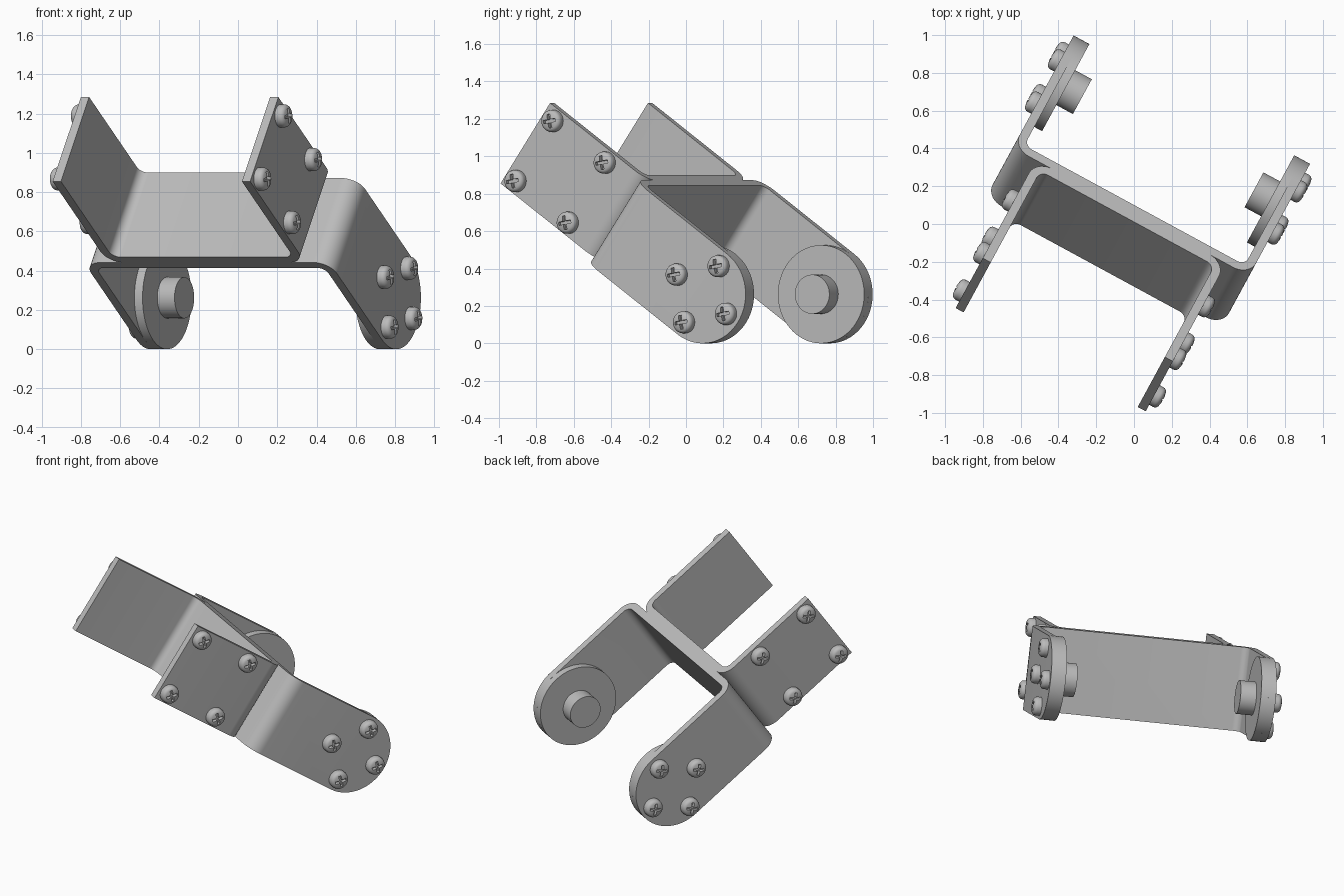
import bpy, bmesh, math
from math import sin, cos, pi, radians
from mathutils import Matrix, Vector

cube = bpy.data.objects.get("Cube")
if cube:
    bpy.data.objects.remove(cube, do_unlink=True)

# One plain metal colour
steel = bpy.data.materials.new("steel_grey")
steel.use_nodes = True
GREY = (0.5, 0.5, 0.5, 1)
steel.diffuse_color = GREY
steel.node_tree.nodes["Principled BSDF"].inputs["Base Color"].default_value = GREY

# Part space: x = across the bracket, y = along the arms, z = across the strip
PLACE = (Matrix.Rotation(radians(-28.5), 4, 'Z') @ Matrix.Rotation(radians(-35), 4, 'X')
         @ Matrix.Translation((-0.045, 0, 0)))

THICK = 0.048
MID = 0.48            # strip centre line
HALF = 0.2625         # half the strip width
WEB = -0.46           # plane where the two webs touch
PIVOT = 0.228         # pivot position along the rear arms
FRONT_END = -1.18
FRONT_HALF, REAR_HALF = 0.5725, 0.712


def finish(name, bm, matrix=Matrix()):
    bmesh.ops.recalc_face_normals(bm, faces=bm.faces)
    mesh = bpy.data.meshes.new(name)
    bm.to_mesh(mesh)
    bm.free()
    mesh.materials.append(steel)
    return add(name, mesh, matrix)


def add(name, mesh, matrix=Matrix()):
    mesh.shade_smooth()
    mesh.set_sharp_from_angle(angle=radians(32))
    ob = bpy.data.objects.new(name, mesh)
    bpy.context.collection.objects.link(ob)
    ob.matrix_world = PLACE @ matrix
    return ob


def prism(name, outline, axis, lo, hi, matrix=Matrix()):
    """Extrude a flat outline along the given axis."""
    bm = bmesh.new()
    make = (lambda a, b: (lo, a, b)) if axis == 'X' else (lambda a, b: (a, b, lo))
    face = bm.faces.new([bm.verts.new(make(a, b)) for a, b in outline])
    moved = bmesh.ops.extrude_face_region(bm, geom=[face])["geom"]
    step = Vector((hi - lo, 0, 0) if axis == 'X' else (0, 0, hi - lo))
    bmesh.ops.translate(bm, vec=step, verts=[v for v in moved if isinstance(v, bmesh.types.BMVert)])
    return finish(name, bm, matrix)


def arc(cx, cy, r, start, end, n):
    return [(cx + r * cos(start + (end - start) * i / n),
             cy + r * sin(start + (end - start) * i / n)) for i in range(n + 1)]


def circle(cx, cy, r, n=64):
    return arc(cx, cy, r, 0, 2 * pi, n)[:-1]


def boolean(ob, cutter, operation):
    """Apply a boolean and throw the cutter away."""
    cutter.hide_render = True
    mod = ob.modifiers.new("cut", 'BOOLEAN')
    mod.operation, mod.object, mod.solver = operation, cutter, 'EXACT'
    bpy.context.view_layer.update()
    result = ob.evaluated_get(bpy.context.evaluated_depsgraph_get())
    mesh = bpy.data.meshes.new_from_object(result)
    ob.modifiers.clear()
    ob.data = mesh
    mesh.shade_smooth()
    mesh.set_sharp_from_angle(angle=radians(32))
    bpy.data.objects.remove(cutter, do_unlink=True)


def channel(name, half, end):
    """Bent U strip: web at WEB, arms running to end."""
    way = 1 if end > WEB else -1
    r_out, r_in = 0.095, 0.095 - THICK
    bend = half - r_out

    def side(r, edge):
        right = [(x, WEB + way * y) for x, y in arc(bend, r_out, r, -pi / 2, 0, 10)]
        right.append((edge, end))
        return [(-x, y) for x, y in reversed(right)] + right

    outline = side(r_out, half) + side(r_in, half - THICK)[::-1]
    return prism(name, outline, 'Z', MID - HALF, MID + HALF)


# Front and rear channels, back to back
channel("front_bracket", FRONT_HALF, FRONT_END)
rear = channel("rear_bracket", REAR_HALF, PIVOT + HALF + 0.05)
rounded = arc(PIVOT, MID, HALF, -pi / 2, pi / 2, 40)
rounded += [(-0.8, MID + HALF + 0), (-0.8, MID - HALF)]
boolean(rear, prism("rounding_helper", rounded, 'X', -1, 1), 'INTERSECT')

# Pan-head screw, revolved, with a cross recess
bm = bmesh.new()
R, H = 0.059, 0.052
profile = [(0, 0), (R, 0), (R, 0.022)] + arc(R - 0.026, 0.022, 0.026, 0.3, 1.2, 4) + [(0.02, H - 0.001), (0, H)]
verts = [bm.verts.new((r, 0, z)) for r, z in profile]
edges = [bm.edges.new(pair) for pair in zip(verts, verts[1:])]
bmesh.ops.spin(bm, geom=verts + edges, cent=(0, 0, 0), axis=(0, 0, 1), angle=2 * pi, steps=32)
bmesh.ops.remove_doubles(bm, verts=bm.verts, dist=0.0001)
screw = finish("screw_pattern", bm)
L, B = 0.037, 0.0085
quarter = [(L, -B), (L, B), (B, B)]
cross = []
for k in range(4):
    c, s = round(cos(k * pi / 2)), round(sin(k * pi / 2))
    cross += [(c * x - s * y, s * x + c * y) for x, y in quarter]
boolean(screw, prism("cross_helper", cross, 'Z', 0.024, 0.1), 'DIFFERENCE')
screw_mesh = screw.data
bpy.data.objects.remove(screw, do_unlink=True)

front_holes = [(y, MID + z) for y in (-1.107, -0.719) for z in (-0.196, 0.196)]
rear_holes = circle(PIVOT, MID, 0.183, 4)

for side, label in ((1, "left"), (-1, "right")):
    # Pivot disc and stub pin on the inside of each rear arm
    inner = REAR_HALF - THICK
    prism(label + "_pivot_disc", circle(PIVOT, MID, HALF), 'X', side * inner, side * (inner - 0.047))
    prism(label + "_pivot_pin", circle(PIVOT, MID, 0.105, 48), 'X',
          side * (inner - 0.04), side * (inner - 0.147))
    # Screws on the outside of each arm
    turn = Matrix.Rotation(side * pi / 2, 4, 'Y') @ Matrix.Rotation(pi / 4, 4, 'Z')
    for arm, half, holes in (("front", FRONT_HALF, front_holes), ("rear", REAR_HALF, rear_holes)):
        for i, (y, z) in enumerate(holes):
            add(f"{label}_{arm}_screw_{i + 1}", screw_mesh,
                Matrix.Translation((side * half, y, z)) @ turn)
